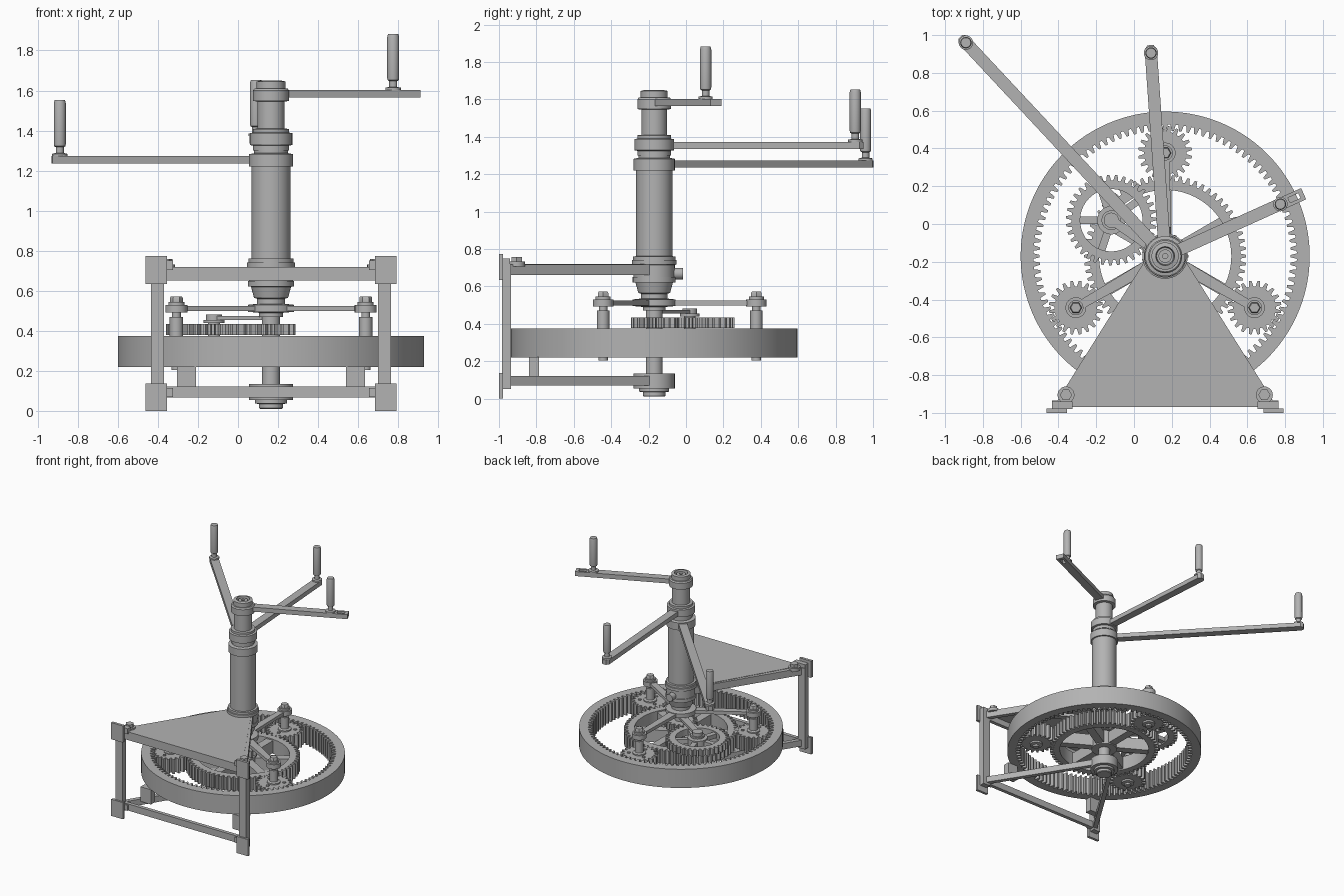
import bpy, bmesh
from math import sin, cos, pi, atan2
from mathutils import Vector, Matrix

if "Cube" in bpy.data.objects:
    bpy.data.objects.remove(bpy.data.objects["Cube"])

GREY = (0.45, 0.45, 0.45, 1)
steel = bpy.data.materials.new("grey_steel")
steel.use_nodes = True
steel.diffuse_color = GREY
steel.node_tree.nodes["Principled BSDF"].inputs["Base Color"].default_value = GREY

AX = Vector((0.165, -0.17))   # main vertical axis
MOD = 0.0065                  # gear pitch radius per tooth


def polar(r, a, c=AX):
    return Vector((c[0] + r * cos(a), c[1] + r * sin(a)))


def finish(name, bm):
    bmesh.ops.recalc_face_normals(bm, faces=bm.faces)
    me = bpy.data.meshes.new(name)
    bm.to_mesh(me)
    bm.free()
    ob = bpy.data.objects.new(name, me)
    bpy.context.collection.objects.link(ob)
    me.materials.append(steel)
    bpy.ops.object.select_all(action='DESELECT')
    ob.select_set(True)
    bpy.context.view_layer.objects.active = ob
    bpy.ops.object.shade_smooth_by_angle(angle=0.6)
    return ob


def skin(bm, loops, closed=False):
    """Join equal-length rings of points with quads; cap the ends if open."""
    rings = [[bm.verts.new(p) for p in ring] for ring in loops]
    pairs = list(zip(rings, rings[1:])) + ([(rings[-1], rings[0])] if closed else [])
    n = len(rings[0])
    for a, b in pairs:
        for i in range(n):
            j = (i + 1) % n
            bm.faces.new((a[i], a[j], b[j], b[i]))
    if not closed:
        bm.faces.new(rings[0])
        bm.faces.new(rings[-1])


def prism(bm, pts, z0, z1):
    skin(bm, [[(p[0], p[1], z) for p in pts] for z in (z0, z1)])


def band(bm, outer, inner, z0, z1):
    lift = lambda pts, z: [(p[0], p[1], z) for p in pts]
    skin(bm, [lift(outer, z0), lift(outer, z1), lift(inner, z1), lift(inner, z0)], True)


def lathe(bm, profile, c=AX, seg=40):
    skin(bm, [[(*polar(r, 2 * pi * i / seg, c), z) for i in range(seg)] for r, z in profile])


def strip(p, q, w0, w1=None):
    """Four-sided outline of a bar from p to q."""
    p, q = Vector(p), Vector(q)
    s = (q - p).normalized().orthogonal()
    w1 = w1 or w0
    return [p + s * w0 / 2, q + s * w1 / 2, q - s * w1 / 2, p - s * w0 / 2]


def turned(name, profile, c=AX, seg=40):
    bm = bmesh.new()
    lathe(bm, profile, c, seg)
    return finish(name, bm)


def slab(name, pts, z0, z1):
    bm = bmesh.new()
    prism(bm, pts, z0, z1)
    return finish(name, bm)


def box(name, x0, x1, y0, y1, z0, z1):
    return slab(name, [(x0, y0), (x1, y0), (x1, y1), (x0, y1)], z0, z1)


def tooth_line(n, root, tip, c, phase):
    """Outline of n teeth and the angles of its points."""
    steps = ((-.34, root), (-.15, tip), (.15, tip), (.34, root))
    data = [(phase + 2 * pi * (k + f) / n, r) for k in range(n) for f, r in steps]
    return [polar(r, a, c) for a, r in data], [a for a, r in data]


def gear(name, n, c, z0, z1, phase=0, bore=0.03, hub=0, spokes=0, width=0.05):
    bm = bmesh.new()
    pitch = n * MOD
    outer, angles = tooth_line(n, pitch - 0.017, pitch + 0.013, c, phase)
    band(bm, outer, [polar(bore, a, c) for a in angles], z0, z1)
    if hub:
        lathe(bm, [(hub, z0), (hub, z1)], c)
    for k in range(spokes):
        a = 2 * pi * (k + 0.5) / spokes
        prism(bm, strip(polar(hub * 0.6, a, c), polar(bore + 0.01, a, c), width),
              z0 + 0.01, z1 - 0.01)
    return finish(name, bm)


# Internal-toothed outer ring
bm = bmesh.new()
inner, angles = tooth_line(104, 0.697, 0.664, AX, 0)
band(bm, [polar(0.765, a) for a in angles], inner, 0.22, 0.375)
finish("ring_gear", bm)

# Central spoked gear and the three planets on a carrier
gear("sun_gear", 64, AX, 0.24, 0.36, bore=0.35, hub=0.1, spokes=6, width=0.065)
turned("carrier_hub", [(0.06, 0.47), (0.06, 0.49), (0.115, 0.495), (0.115, 0.53), (0.07, 0.535)])
for k, side in enumerate(("back", "right", "left")):
    a = pi / 2 + k * 2 * pi / 3
    c = polar(84 * MOD, a)
    mesh_phase = a + pi + (64 * a / (2 * pi) - 0.5) * 2 * pi / 20
    gear(side + "_planet_gear", 20, c, 0.24, 0.36, mesh_phase)
    turned(side + "_planet_post", [(0.025, 0.205), (0.025, 0.22), (0.05, 0.225), (0.05, 0.37),
           (0.033, 0.375), (0.033, 0.47), (0.022, 0.47), (0.022, 0.492), (0.055, 0.492),
           (0.055, 0.53), (0.04, 0.53), (0.04, 0.545)], c, 24)
    turned(side + "_planet_nut", [(0.032, 0.545), (0.032, 0.565), (0.027, 0.572)], c, 6)
    bm = bmesh.new()
    for j in range(3):
        lathe(bm, [(0.013, 0.35), (0.013, 0.367)], polar(0.08, a + pi / 3 + j * 2 * pi / 3, c), 12)
    finish(side + "_planet_pins", bm)
    slab(side + "_carrier_arm", strip(polar(0.09, a), c, 0.065, 0.045), 0.498, 0.525)

# Upper gear pair with its link
idler = Vector((-0.12, 0.02))
a = atan2(*(idler - AX).yx)
gear("pinion_gear", 17, AX, 0.378, 0.433)
gear("idler_gear", 35, idler, 0.378, 0.433, a + pi + (17 * a / (2 * pi) - 0.5) * 2 * pi / 35,
     bore=0.165, hub=0.075, spokes=5, width=0.04)
turned("idler_post", [(0.03, 0.36), (0.03, 0.44), (0.052, 0.44), (0.052, 0.455),
       (0.04, 0.455), (0.04, 0.482)], idler, 24)
slab("idler_link", strip(AX, idler, 0.06, 0.045), 0.455, 0.475)

# Shafts, bearings and column
turned("main_shaft", [(0.045, 0.1), (0.045, 0.65)])
turned("lower_bearing", [(0.055, 0.01), (0.06, 0.015), (0.06, 0.035), (0.08, 0.037), (0.08, 0.055),
       (0.11, 0.055), (0.11, 0.135), (0.07, 0.135)])
turned("upper_bearing", [(0.07, 0.53), (0.07, 0.56), (0.085, 0.565), (0.1, 0.62), (0.115, 0.622),
       (0.115, 0.65), (0.11, 0.65), (0.11, 0.715), (0.12, 0.717), (0.12, 0.74), (0.113, 0.742),
       (0.113, 0.76), (0.09, 0.762)])
turned("column", [(0.097, 0.75), (0.097, 1.22), (0.11, 1.22), (0.11, 1.282), (0.085, 1.287),
       (0.085, 1.305), (0.075, 1.305)])
turned("middle_collar", [(0.09, 1.3), (0.09, 1.325), (0.106, 1.328), (0.106, 1.387),
       (0.09, 1.39), (0.09, 1.408), (0.07, 1.41)])
turned("top_collar", [(0.068, 1.39), (0.068, 1.545), (0.09, 1.548), (0.09, 1.6), (0.083, 1.61),
       (0.072, 1.61), (0.072, 1.645), (0.05, 1.65), (0.045, 1.62)])
turned("inner_shaft", [(0.035, 1.58), (0.035, 1.64), (0.014, 1.64), (0.014, 1.61)])
bm = bmesh.new()
bmesh.ops.create_cone(bm, cap_ends=True, segments=16, radius1=0.03, radius2=0.03, depth=0.08,
                      matrix=Matrix.Translation((AX.x, -0.055, 0.668)) @ Matrix.Rotation(pi / 2, 4, 'X'))
finish("bearing_screw", bm)

# Three crank levers with upright grips
cranks = (("low", (-0.89, 0.96), 1.235, 0.065), ("middle", (0.09, 0.905), 1.335, 0.065),
          ("top", (0.775, 0.105), 1.565, 0.065))
for name, grip, z, w in cranks:
    grip = Vector(grip)
    d = (grip - AX).normalized()
    n = d.orthogonal()
    zt = z + 0.037
    if name == "top":
        # forked end
        slab("top_lever", strip(AX + d * 0.05, grip + d * 0.05, w), z, zt)
        for s in (-1, 1):
            p = grip + n * s * 0.0235
            slab("top_lever_prong", strip(p, p + d * 0.13, 0.018), z, zt)
        slab("top_lever_end", strip(grip + d * 0.11, grip + d * 0.135, w), z, zt)
    else:
        pts = [AX + d * 0.06 + n * w / 2, grip + d * 0.02 + n * w / 2, grip + d * 0.042 + n * w / 4,
               grip + d * 0.042 - n * w / 4, grip + d * 0.02 - n * w / 2, AX + d * 0.06 - n * w / 2]
        slab(name + "_lever", pts, z, zt)
    turned(name + "_grip", [(r, zt + h) for r, h in ((0.038, 0), (0.038, 0.012), (0.02, 0.016),
           (0.02, 0.045), (0.028, 0.05), (0.03, 0.06), (0.03, 0.265), (0.026, 0.28))], grip, 20)

# Support frame: mirrored sides
for side, s in (("right", -1), ("left", 1)):
    X = lambda v: AX.x + s * v
    box(side + "_post", X(0.535), X(0.6), -0.985, -0.935, 0.05, 0.72)
    for level, z in (("lower", 0), ("upper", 0.635)):
        box(side + "_" + level + "_foot_plate", X(0.52), X(0.627), -1, -0.978, z, z + 0.138)
        box(side + "_" + level + "_bracket", X(0.49), X(0.6), -0.98, -0.94, z + 0.07, z + 0.115)
    for level, z0, z1 in (("lower", 0.07, 0.12), ("upper", 0.66, 0.717)):
        slab(side + "_" + level + "_side_bar",
             strip((X(0.09), -0.2), (X(0.56), -0.95), 0.035), z0, z1)
    c = (X(0.525), -0.905)
    turned(side + "_deck_washer", [(0.045, 0.705), (0.045, 0.732)], c, 20)
    turned(side + "_deck_bolt", [(0.032, 0.732), (0.032, 0.758)], c, 6)
    box(side + "_ring_support", X(0.375), X(0.47), -0.84, -0.785, 0.1, 0.222)
box("lower_front_bar", AX.x - 0.54, AX.x + 0.54, -0.97, -0.94, 0.068, 0.123)
box("upper_front_bar", AX.x - 0.54, AX.x + 0.54, -0.97, -0.94, 0.652, 0.717)
slab("deck", [(AX.x - 0.55, -0.97), (AX.x + 0.55, -0.97), (AX.x + 0.09, -0.19),
              (AX.x - 0.09, -0.19)], 0.7, 0.72)
